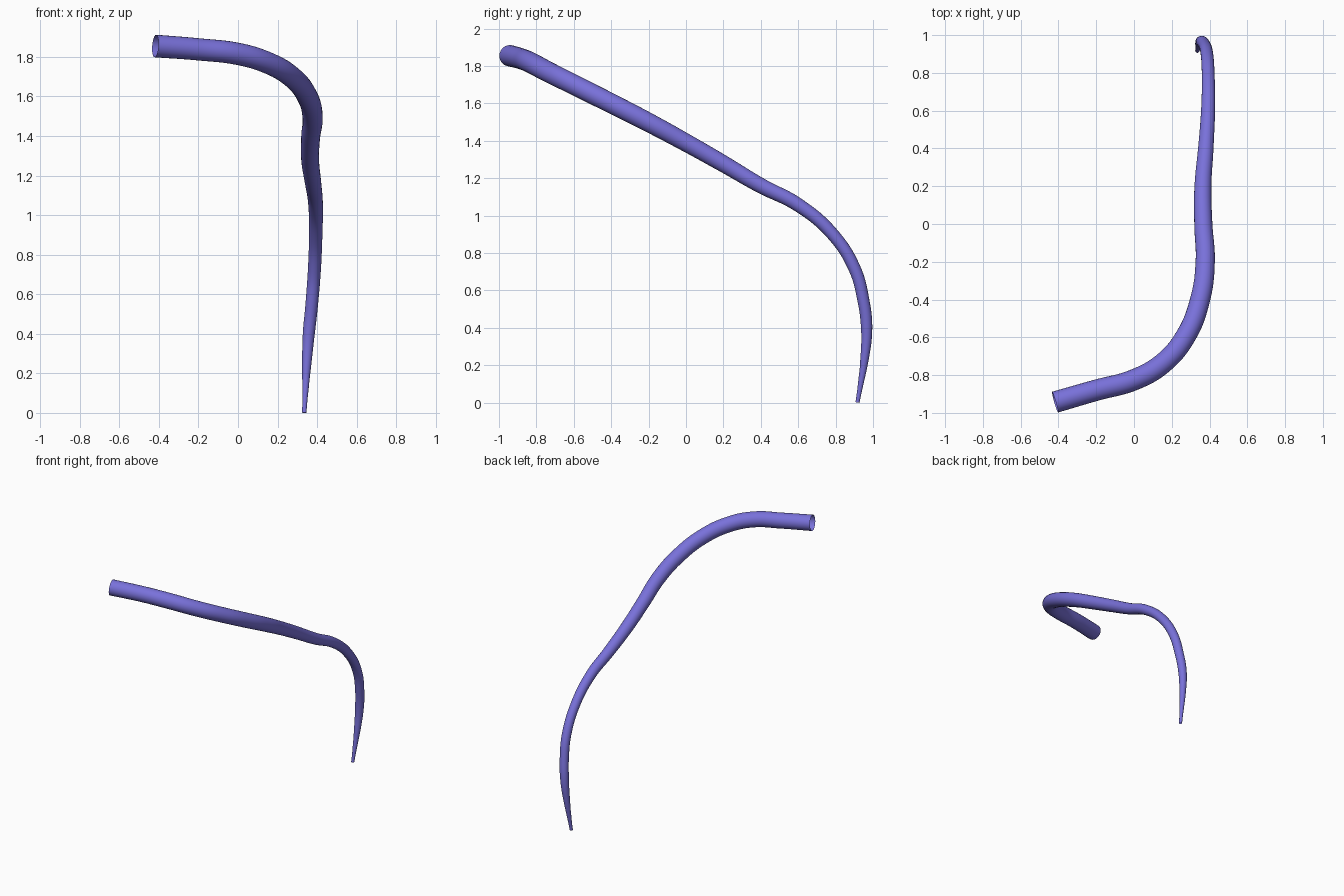
import bpy

if "Cube" in bpy.data.objects:
    bpy.data.objects.remove(bpy.data.objects["Cube"])

# Centre line and radius (x, y, z, r), from the thick upper end to the thin foot
PATH = [
    (-0.418, -0.943, 1.855, 0.057),
    (-0.20, -0.880, 1.838, 0.056),
    (0.00, -0.825, 1.815, 0.056),
    (0.15, -0.740, 1.770, 0.055),
    (0.27, -0.600, 1.700, 0.054),
    (0.35, -0.400, 1.600, 0.053),
    (0.377, -0.200, 1.498, 0.051),
    (0.367, 0.000, 1.390, 0.048),
    (0.365, 0.200, 1.277, 0.045),
    (0.380, 0.400, 1.160, 0.041),
    (0.392, 0.600, 1.057, 0.037),
    (0.393, 0.780, 0.905, 0.034),
    (0.386, 0.900, 0.720, 0.033),
    (0.373, 0.948, 0.550, 0.032),
    (0.357, 0.966, 0.390, 0.030),
    (0.346, 0.953, 0.220, 0.022),
    (0.340, 0.934, 0.100, 0.015),
    (0.335, 0.917, 0.001, 0.011),
]

# Open tapered tube swept along the path
curve = bpy.data.curves.new("bent_tube", 'CURVE')
curve.dimensions = '3D'
curve.bevel_depth = 1.0
curve.bevel_resolution = 10
curve.resolution_u = 8
curve.use_fill_caps = False
spline = curve.splines.new('BEZIER')
spline.radius_interpolation = 'CARDINAL'
spline.bezier_points.add(len(PATH) - 1)
for p, (x, y, z, r) in zip(spline.bezier_points, PATH):
    p.co = (x, y, z)
    p.radius = r
    p.handle_left_type = p.handle_right_type = 'AUTO'

tube = bpy.data.objects.new("bent_tube", curve)
bpy.context.collection.objects.link(tube)
bpy.context.view_layer.objects.active = tube
tube.select_set(True)
bpy.ops.object.convert(target='MESH')
tube = bpy.context.object
tube.name = "bent_tube"
bpy.ops.object.shade_smooth()

# Violet-blue material
mat = bpy.data.materials.new("violet")
mat.diffuse_color = (0.19, 0.165, 0.70, 1)
mat.use_nodes = True
mat.node_tree.nodes["Principled BSDF"].inputs["Base Color"].default_value = mat.diffuse_color
tube.data.materials.clear()
tube.data.materials.append(mat)
